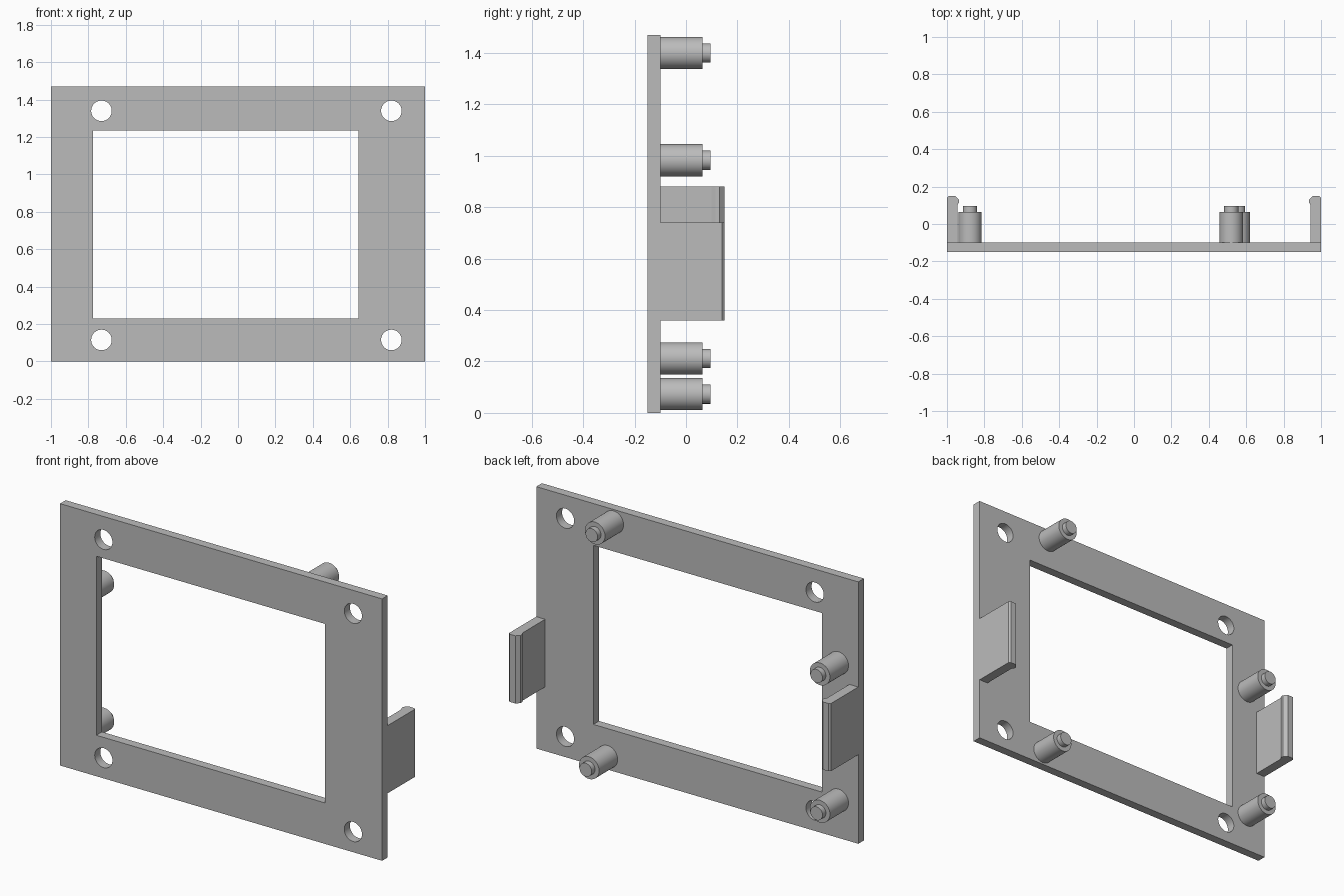
import bpy
import bmesh
from math import cos, sin, pi, radians
from mathutils import Matrix

cube = bpy.data.objects.get("Cube")
if cube:
    bpy.data.objects.remove(cube, do_unlink=True)

grey = bpy.data.materials.new("plain grey")
grey.use_nodes = True
grey.diffuse_color = (0.5, 0.5, 0.5, 1)
grey.node_tree.nodes["Principled BSDF"].inputs["Base Color"].default_value = (0.5, 0.5, 0.5, 1)

PLATE_FRONT, PLATE_BACK = -0.15, -0.1


def finish(obj):
    """Colour the part and smooth its round faces."""
    obj.data.materials.clear()
    obj.data.materials.append(grey)
    bpy.ops.object.select_all(action="DESELECT")
    obj.select_set(True)
    bpy.context.view_layer.objects.active = obj
    bpy.ops.object.shade_smooth_by_angle(angle=radians(30))


def extruded(name, outlines, depth, matrix):
    """Fill flat outlines (inner ones become holes) and extrude them evenly."""
    curve = bpy.data.curves.new(name, "CURVE")
    curve.dimensions = "2D"
    curve.fill_mode = "BOTH"
    curve.extrude = depth / 2
    for points in outlines:
        spline = curve.splines.new("POLY")
        spline.points.add(len(points) - 1)
        for p, (x, y) in zip(spline.points, points):
            p.co = (x, y, 0, 1)
        spline.use_cyclic_u = True
    obj = bpy.data.objects.new(name, curve)
    bpy.context.collection.objects.link(obj)
    bpy.ops.object.select_all(action="DESELECT")
    obj.select_set(True)
    bpy.context.view_layer.objects.active = obj
    bpy.ops.object.convert(target="MESH")
    obj = bpy.context.object
    obj.data.transform(matrix)
    bm = bmesh.new()
    bm.from_mesh(obj.data)
    bmesh.ops.remove_doubles(bm, verts=bm.verts, dist=0.0001)
    bmesh.ops.recalc_face_normals(bm, faces=bm.faces)
    bm.to_mesh(obj.data)
    bm.free()
    finish(obj)


def rectangle(x0, x1, z0, z1):
    return [(x0, z0), (x1, z0), (x1, z1), (x0, z1)]


def circle(x, z, r, n=40):
    return [(x + r * cos(2 * pi * i / n), z + r * sin(2 * pi * i / n)) for i in range(n)]


# Face plate with window and four screw holes
holes = [circle(x, z, 0.055) for x in (-0.73, 0.82) for z in (0.115, 1.34)]
upright = Matrix.Translation((0, (PLATE_FRONT + PLATE_BACK) / 2, 0)) @ Matrix.Rotation(pi / 2, 4, "X")
extruded("face_plate",
         [rectangle(-1, 1, 0, 1.47), rectangle(-0.775, 0.645, 0.23, 1.235)] + holes,
         PLATE_BACK - PLATE_FRONT, upright)

# Side clips with an inward lip, at different heights
clip = [(1, PLATE_BACK), (1, 0.14), (0.99, 0.15), (0.955, 0.15), (0.936, 0.13),
        (0.936, 0.115), (0.945, 0.1), (0.945, PLATE_BACK)]
for name, side, middle in (("left_clip", 1, 0.55), ("right_clip", -1, 0.69)):
    extruded(name, [[(side * x, y) for x, y in clip]], 0.38,
             Matrix.Translation((0, 0, middle)))


# Mounting posts: a thick barrel with a thin locating pin
def post(name, x, z):
    bm = bmesh.new()
    for radius, start, end in ((0.0625, PLATE_BACK, 0.065), (0.0375, 0.065, 0.095)):
        place = Matrix.Translation((x, (start + end) / 2, z)) @ Matrix.Rotation(pi / 2, 4, "X")
        bmesh.ops.create_cone(bm, cap_ends=True, segments=40, radius1=radius,
                              radius2=radius, depth=end - start, matrix=place)
    mesh = bpy.data.meshes.new(name)
    bm.to_mesh(mesh)
    bm.free()
    obj = bpy.data.objects.new(name, mesh)
    bpy.context.collection.objects.link(obj)
    finish(obj)


post("left_top_post", 0.52, 1.4)
post("left_bottom_post", 0.557, 0.073)
post("right_top_post", -0.877, 0.983)
post("right_bottom_post", -0.877, 0.212)
